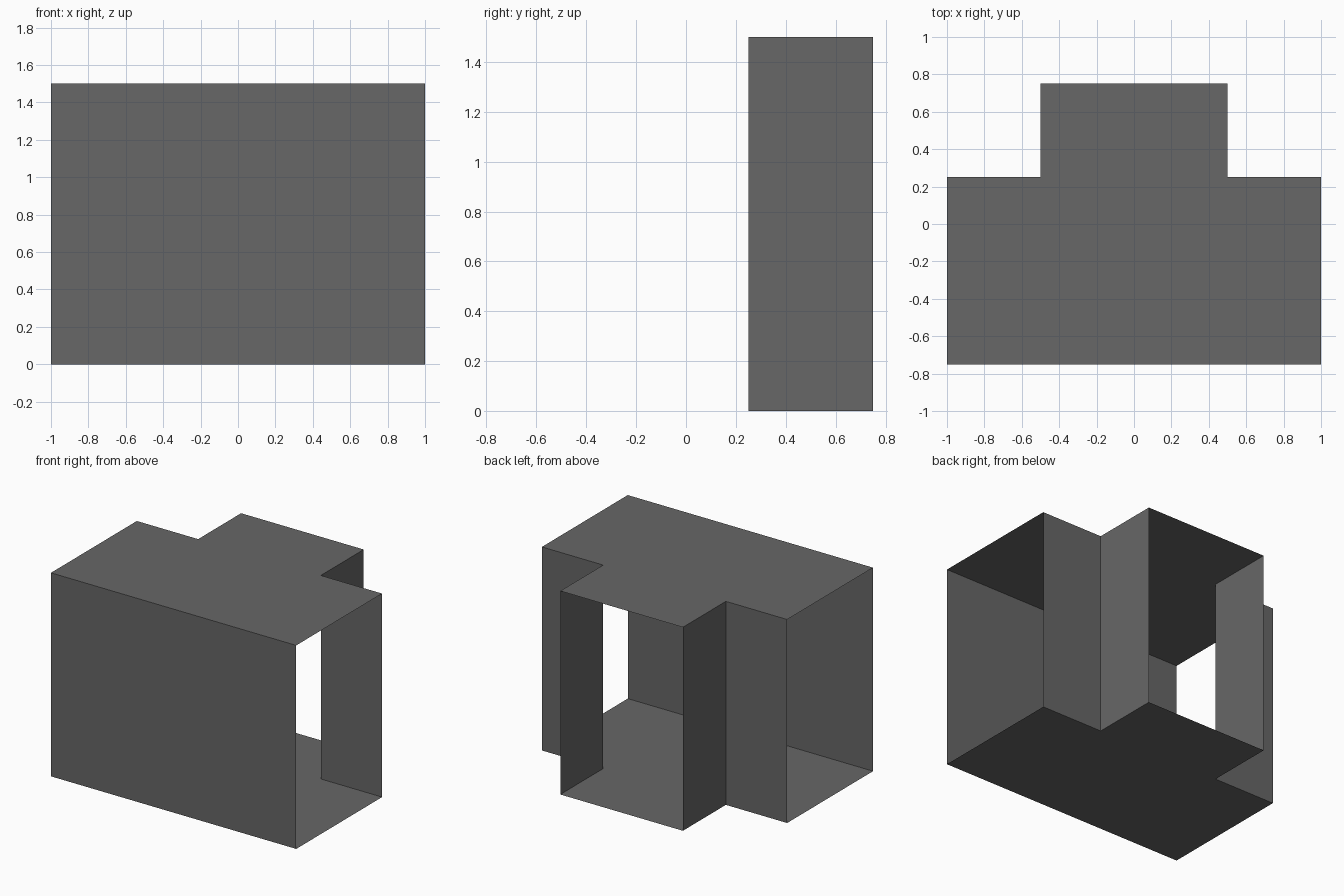
import bpy, bmesh

if "Cube" in bpy.data.objects:
    bpy.data.objects.remove(bpy.data.objects["Cube"])

HEIGHT = 1.5

grey = bpy.data.materials.new("dark_grey")
grey.diffuse_color = (0.135, 0.135, 0.135, 1.0)
grey.use_nodes = True
grey.node_tree.nodes["Principled BSDF"].inputs["Base Color"].default_value = grey.diffuse_color


def sheet(name, points):
    """One flat, zero-thickness panel through the given corners."""
    bm = bmesh.new()
    bm.faces.new([bm.verts.new(p) for p in points])
    mesh = bpy.data.meshes.new(name)
    bm.to_mesh(mesh)
    bm.free()
    mesh.materials.append(grey)
    obj = bpy.data.objects.new(name, mesh)
    bpy.context.collection.objects.link(obj)
    return obj


def wall(name, a, b):
    """Full-height wall; outside is to the right of the direction a -> b."""
    return sheet(name, [(*a, 0), (*b, 0), (*b, HEIGHT), (*a, HEIGHT)])


# T-shaped plan, counter-clockwise
plan = [(-1, -0.75), (1, -0.75), (1, 0.25), (0.5, 0.25),
        (0.5, 0.75), (-0.5, 0.75), (-0.5, 0.25), (-1, 0.25)]

# Floor faces down, roof faces up
sheet("floor", [(x, y, 0) for x, y in reversed(plan)])
sheet("roof", [(x, y, HEIGHT) for x, y in plan])

# Walls; both side ends and the rear end of the passage stay open
wall("front_wall", plan[0], plan[1])
wall("right_shoulder_wall", plan[2], plan[3])
wall("right_passage_wall", plan[3], plan[4])
wall("left_passage_wall", plan[5], plan[6])
wall("left_shoulder_wall", plan[6], plan[7])
